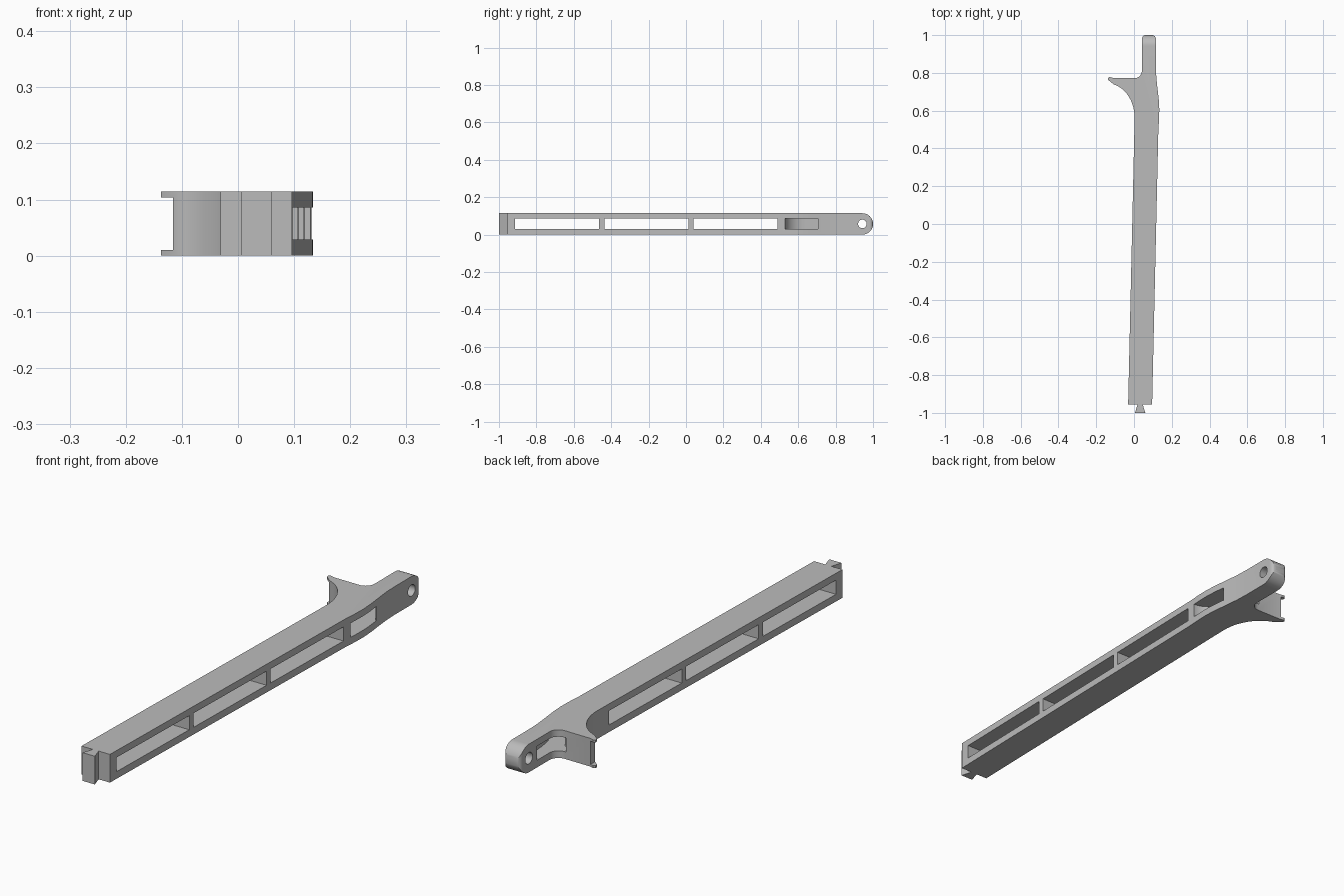
import bpy
import bmesh
from math import pi, sin, cos, radians
from mathutils import Vector

cube = bpy.data.objects.get("Cube")
if cube:
    bpy.data.objects.remove(cube, do_unlink=True)

HEIGHT = 0.114
MID = HEIGHT / 2

grey = bpy.data.materials.new("plain grey")
grey.use_nodes = True
grey.diffuse_color = (0.5, 0.5, 0.5, 1)
grey.node_tree.nodes["Principled BSDF"].inputs["Base Color"].default_value = (0.5, 0.5, 0.5, 1)


def arc(cx, cy, rx, ry, start, end, steps=10):
    angles = [radians(start + (end - start) * i / steps) for i in range(steps + 1)]
    return [(cx + rx * cos(a), cy + ry * sin(a)) for a in angles]


def prism(name, outline, low, high, axis="z"):
    """Extrude an outline along z (outline in x, y) or along x (outline in y, z)."""
    bm = bmesh.new()
    place = (lambda p: (p[0], p[1], low)) if axis == "z" else (lambda p: (low, p[0], p[1]))
    face = bm.faces.new([bm.verts.new(place(p)) for p in outline])
    moved = bmesh.ops.extrude_face_region(bm, geom=[face])["geom"]
    shift = Vector((0, 0, high - low)) if axis == "z" else Vector((high - low, 0, 0))
    bmesh.ops.translate(bm, vec=shift, verts=[v for v in moved if isinstance(v, bmesh.types.BMVert)])
    bmesh.ops.recalc_face_normals(bm, faces=bm.faces)
    mesh = bpy.data.meshes.new(name)
    bm.to_mesh(mesh)
    bm.free()
    mesh.materials.append(grey)
    obj = bpy.data.objects.new(name, mesh)
    bpy.context.collection.objects.link(obj)
    return obj


def combine(target, tool, operation):
    mod = target.modifiers.new(operation, "BOOLEAN")
    mod.operation = operation
    mod.solver = "EXACT"
    mod.object = tool
    bpy.context.view_layer.objects.active = target
    bpy.ops.object.modifier_apply(modifier=mod.name)
    bpy.data.objects.remove(tool, do_unlink=True)


def rect(a0, a1, b0, b1):
    return [(a0, b0), (a1, b0), (a1, b1), (a0, b1)]


# Arm outline, anticlockwise from the dovetail tongue at the front
outline = [(0.019, -0.955), (0.005, -1.0), (0.06, -1.0), (0.046, -0.955), (0.096, -0.955)]
outline += [(0.129, 0.5), (0.133, 0.56), (0.134, 0.61), (0.131, 0.66), (0.123, 0.73), (0.118, 0.78), (0.116, 0.83)]
outline += arc(0.096, 0.98, 0.02, 0.02, 0, 90, 6)
outline += arc(0.062, 0.98, 0.02, 0.02, 90, 180, 6)
outline += arc(0.002, 0.812, 0.04, 0.04, 0, -90)
outline += [(-0.11, 0.773), (-0.13, 0.778), (-0.137, 0.772), (-0.137, 0.764), (-0.131, 0.758)]
outline += arc(-0.145, 0.565, 0.148, 0.18, 75, 0, 14)
outline += [(0.002, 0.5), (-0.031, -0.955)]
arm = prism("latch_arm", outline, 0, HEIGHT)

# Rounded hinge end
side = [(-1.1, 0), (0.943, 0)] + arc(0.943, MID, MID, MID, -90, 90, 24)[1:-1]
side += [(0.943, HEIGHT), (-1.1, HEIGHT)]
combine(arm, prism("hinge_rounding", side, -0.3, 0.3, "x"), "INTERSECT")

# Pivot hole
hole = arc(0.943, MID, 0.023, 0.023, 0, 360, 32)[:-1]
combine(arm, prism("pivot_hole", hole, -0.1, 0.3, "x"), "DIFFERENCE")

# Three windows through the arm
for start in (-0.915, -0.437, 0.039):
    window = rect(start, start + 0.451, 0.029, 0.086)
    combine(arm, prism("window", window, -0.3, 0.3, "x"), "DIFFERENCE")

# Curved channel from the outer side to the inner side behind the hook
channel = [(0.2, 0.53)] + arc(0.13, 0.64, 0.095, 0.11, -90, -180, 10)
channel += [(0.03, 0.73), (-0.01, 0.75), (0.0, 0.79), (0.0, 0.89), (0.05, 0.89)]
channel += [(0.075, 0.875), (0.092, 0.84), (0.097, 0.78), (0.105, 0.73), (0.12, 0.705), (0.2, 0.7)]
combine(arm, prism("channel", channel, 0.029, 0.086), "DIFFERENCE")

# Notch leaving two thin lips at the hook tip
combine(arm, prism("tip_notch", rect(-0.2, -0.116, 0.7, 0.85), 0.01, HEIGHT - 0.01), "DIFFERENCE")

bpy.ops.object.select_all(action="DESELECT")
arm.select_set(True)
bpy.context.view_layer.objects.active = arm
bpy.ops.object.shade_smooth_by_angle(angle=radians(30))
